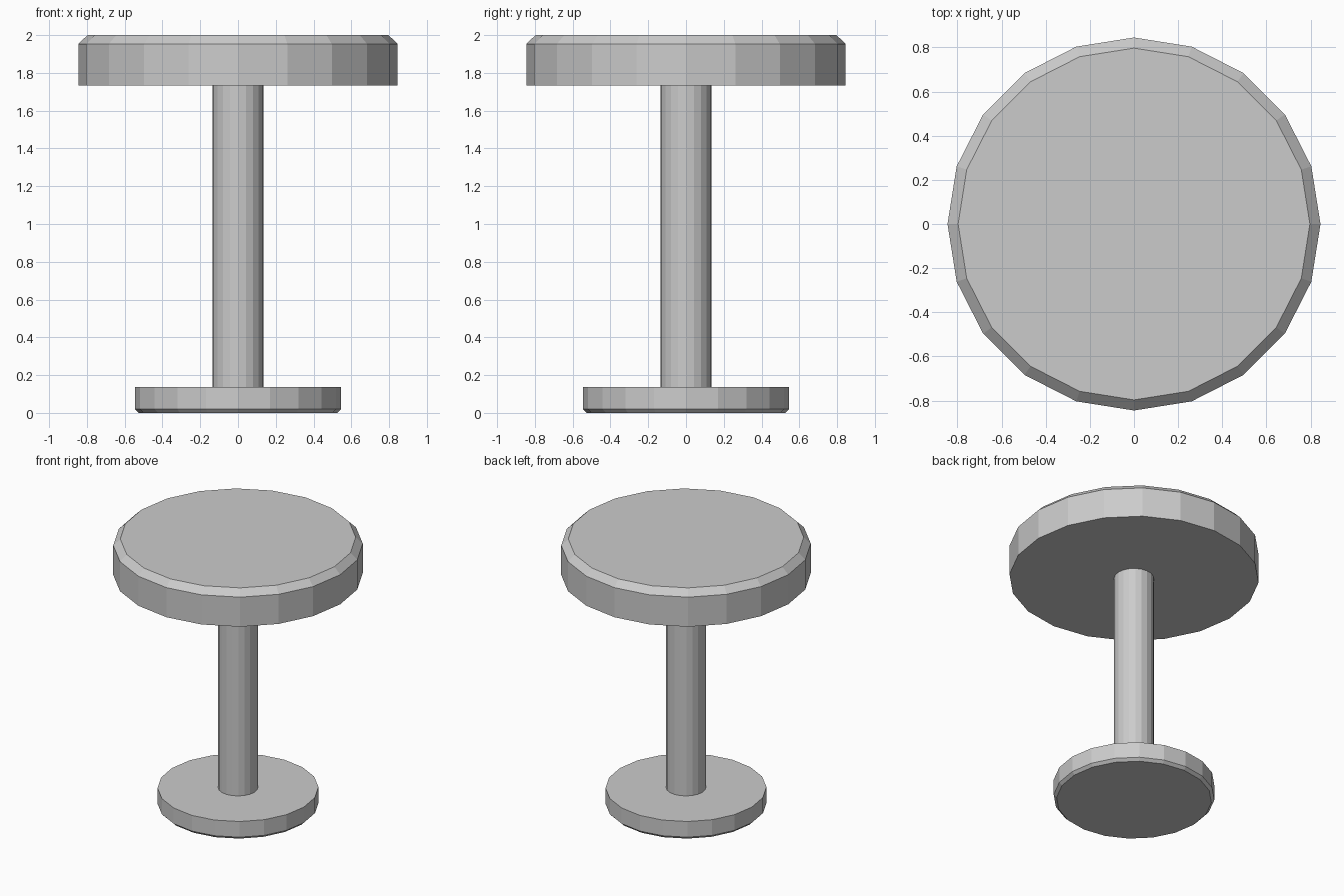
import bpy, bmesh, math

SIDES = 20

# Remove the default cube
cube = bpy.data.objects.get("Cube")
if cube:
    bpy.data.objects.remove(cube, do_unlink=True)

# Single grey material
grey = bpy.data.materials.new("light_grey")
grey.use_nodes = True
colour = (0.6, 0.6, 0.6, 1.0)
grey.diffuse_color = colour
grey.node_tree.nodes["Principled BSDF"].inputs["Base Color"].default_value = colour


def turned_part(name, profile, caps=True):
    """Revolve (radius, z) points, listed bottom to top, into a faceted solid."""
    bm = bmesh.new()
    rings = []
    for radius, z in profile:
        angles = [2 * math.pi * i / SIDES for i in range(SIDES)]
        rings.append([bm.verts.new((radius * math.cos(a), radius * math.sin(a), z))
                      for a in angles])
    for low, high in zip(rings, rings[1:]):
        for i in range(SIDES):
            j = (i + 1) % SIDES
            bm.faces.new((low[i], low[j], high[j], high[i]))
    if caps:
        bm.faces.new(rings[0][::-1])
        bm.faces.new(rings[-1])
    mesh = bpy.data.meshes.new(name)
    bm.to_mesh(mesh)
    bm.free()
    mesh.materials.append(grey)
    obj = bpy.data.objects.new(name, mesh)
    bpy.context.collection.objects.link(obj)
    return obj


# Foot disc with a small bevel underneath
turned_part("base", [(0.525, 0), (0.545, 0.02), (0.545, 0.137)])
# Column joining the two discs
turned_part("column", [(0.135, 0.137), (0.135, 1.732)], caps=False)
# Wide disc with a bevelled upper rim
turned_part("seat", [(0.845, 1.732), (0.845, 1.953), (0.797, 2.0)])
